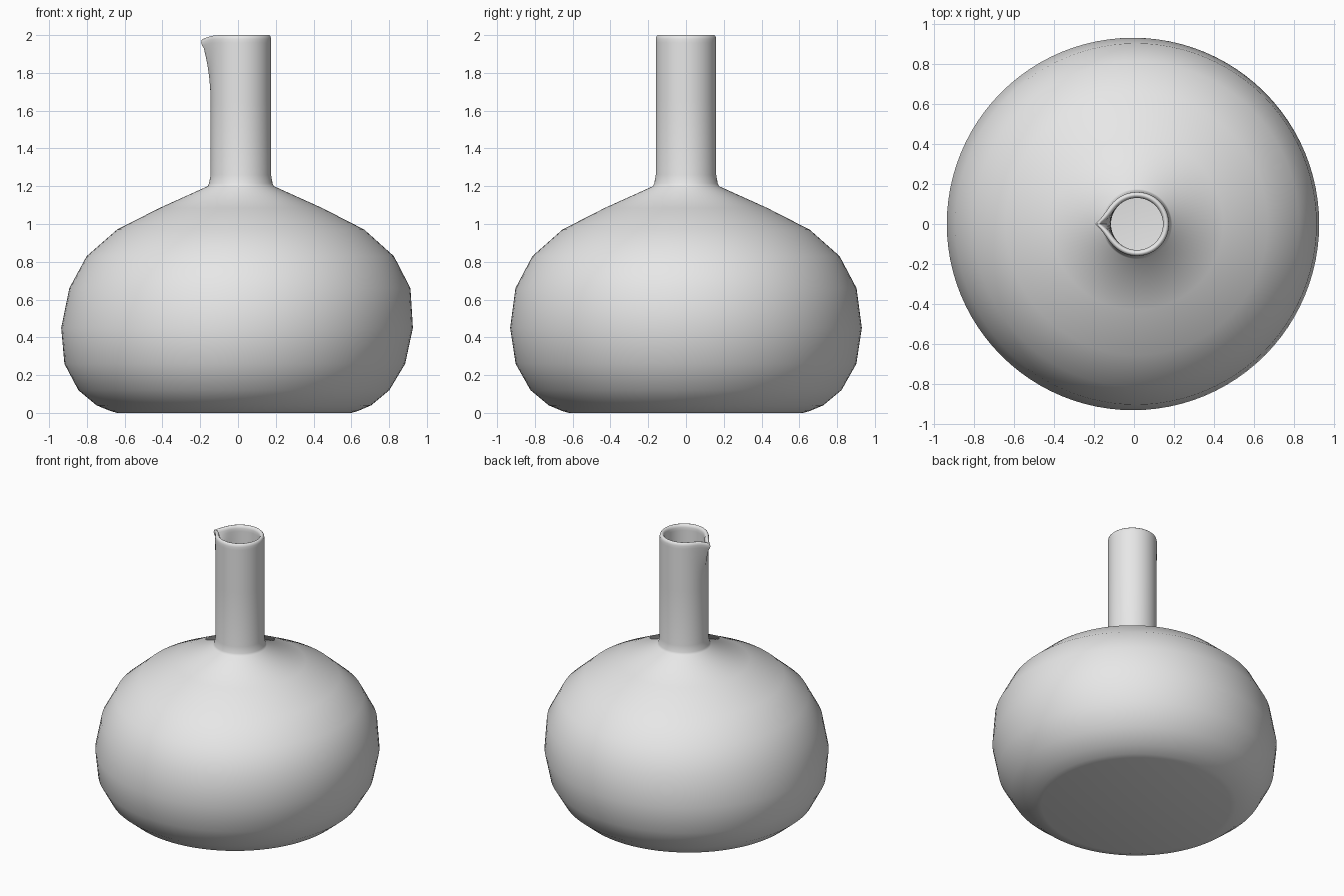
import bpy, bmesh
from math import cos, sin, pi, exp, radians

cube = bpy.data.objects.get("Cube")
if cube:
    bpy.data.objects.remove(cube, do_unlink=True)

SEGMENTS = 96
WALL = 0.03

# Body profile: height, radius, sideways drift of each ring
body = [(0.0, 0.62, -0.02), (0.01, 0.655, -0.02), (0.04, 0.727, -0.022),
        (0.12, 0.823, -0.022), (0.26, 0.902, -0.017), (0.45, 0.931, -0.005),
        (0.66, 0.903, 0.01), (0.83, 0.813, 0.012), (0.97, 0.655, 0.014),
        (1.085, 0.43, 0.015), (1.2, 0.175, 0.015)]
# Neck, widening slightly at its foot and rounded at the lip
neck = [(1.215, 0.168, 0.015), (1.26, 0.16, 0.015)]
neck += [(z, 0.16, 0.015) for z in (1.65, 1.72, 1.78, 1.84, 1.89, 1.93, 1.96, 1.98)]
lip = [(1.993, 0.157, 0.015), (2.0, 0.15, 0.015), (2.0, 0.142, 0.015),
       (1.993, 0.134, 0.015)]
# Inner wall, running back down to the inside floor
inner_neck = [(z, r - WALL, x) for z, r, x in reversed(neck)]
inner_body = [(max(z - 0.01, WALL), r - WALL, x) for z, r, x in reversed(body[2:])]
profile = body + neck + lip + inner_neck + inner_body


def ring_point(z, radius, drift, angle):
    """Point on a ring, drawn out into a pouring spout near the lip."""
    away = abs(angle - pi)
    rise = min(max((z - 1.65) / 0.33, 0), 1) ** 2
    pull = rise * exp(-away / 0.2)
    radius += 0.05 * pull
    drop = 0.02 * pull if z > 1.95 else 0
    return (drift + radius * cos(angle), radius * sin(angle), z - drop)


# Carafe: one continuous vessel wall
bm = bmesh.new()
rings = [[bm.verts.new(ring_point(*row, 2 * pi * i / SEGMENTS))
          for i in range(SEGMENTS)] for row in profile]
for low, high in zip(rings, rings[1:]):
    for i in range(SEGMENTS):
        j = (i + 1) % SEGMENTS
        bm.faces.new((low[i], low[j], high[j], high[i]))
bm.faces.new(list(reversed(rings[0])))
bm.faces.new(rings[-1])
bmesh.ops.recalc_face_normals(bm, faces=bm.faces)

mesh = bpy.data.meshes.new("carafe")
bm.to_mesh(mesh)
bm.free()
carafe = bpy.data.objects.new("carafe", mesh)
bpy.context.collection.objects.link(carafe)

# Plain light grey finish
grey = bpy.data.materials.new("light_grey")
grey.use_nodes = True
grey.diffuse_color = (0.8, 0.8, 0.8, 1)
grey.node_tree.nodes["Principled BSDF"].inputs["Base Color"].default_value = (0.8, 0.8, 0.8, 1)
mesh.materials.append(grey)

bpy.ops.object.select_all(action="DESELECT")
carafe.select_set(True)
bpy.context.view_layer.objects.active = carafe
bpy.ops.object.shade_smooth_by_angle(angle=radians(60))
